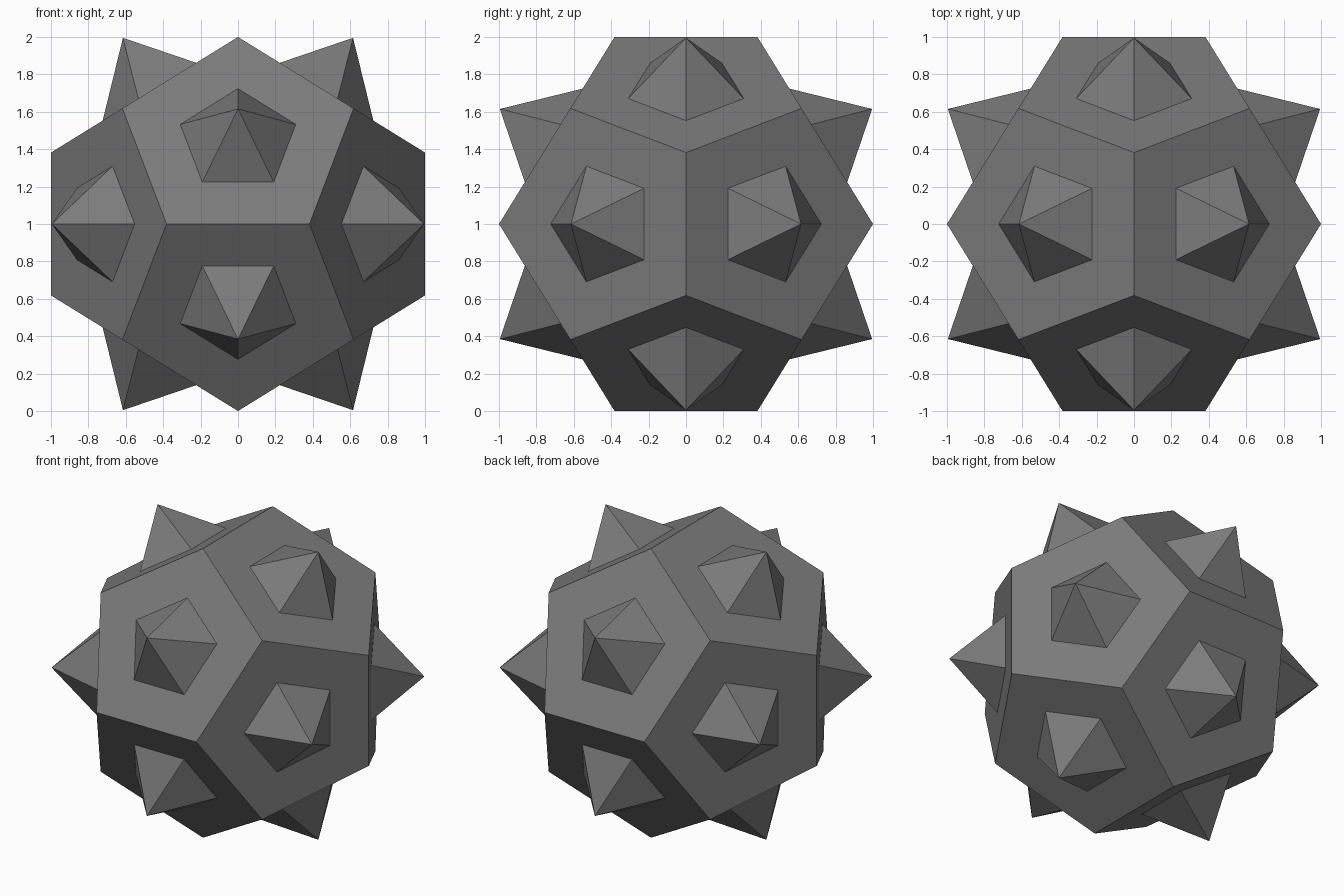
import bpy, bmesh, math
from mathutils import Vector

if "Cube" in bpy.data.objects:
    bpy.data.objects.remove(bpy.data.objects["Cube"])

PHI = (1 + math.sqrt(5)) / 2
A = 1 / PHI            # half side of the cube inscribed in the dodecahedron
B = A / PHI            # half edge length
TIP = 1.17             # spike tip distance from the centre
S = (-1, 1)

# Dodecahedron corners: cube corners plus three mirrored rectangles
points = [(x * A, y * A, z * A) for x in S for y in S for z in S]
for i in S:
    for j in S:
        points += [(i * B, j, 0), (0, i * B, j), (j, 0, i * B)]

# Solid body with twelve flat pentagons
bm = bmesh.new()
for p in points:
    bm.verts.new(p)
bmesh.ops.convex_hull(bm, input=bm.verts[:])
bmesh.ops.dissolve_limit(bm, angle_limit=math.radians(2),
                         verts=bm.verts[:], edges=bm.edges[:])
bmesh.ops.recalc_face_normals(bm, faces=bm.faces[:])

# Half-size pentagonal spike in the middle of every face
for face in bm.faces[:]:
    corners = face.verts[:]
    centre = face.calc_center_median()
    base = [bm.verts.new(centre.lerp(v.co, 0.5)) for v in corners]
    tip = bm.verts.new(centre.normalized() * TIP)
    rim = [(corners[k], corners[(k + 1) % 5], base[(k + 1) % 5], base[k])
           for k in range(5)]
    sides = [(base[k], base[(k + 1) % 5], tip) for k in range(5)]
    bm.faces.remove(face)
    for f in rim + sides:
        bm.faces.new(f)
bmesh.ops.recalc_face_normals(bm, faces=bm.faces[:])

# Stand the finished ball on the ground
bmesh.ops.translate(bm, vec=Vector((0, 0, 1)), verts=bm.verts[:])
mesh = bpy.data.meshes.new("spiked_dodecahedron")
bm.to_mesh(mesh)
bm.free()
ball = bpy.data.objects.new("spiked_dodecahedron", mesh)
bpy.context.collection.objects.link(ball)

# Dark grey surface
dark = bpy.data.materials.new("dark_grey")
dark.diffuse_color = (0.2, 0.2, 0.2, 1)
dark.use_nodes = True
dark.node_tree.nodes["Principled BSDF"].inputs["Base Color"].default_value = dark.diffuse_color
mesh.materials.append(dark)
